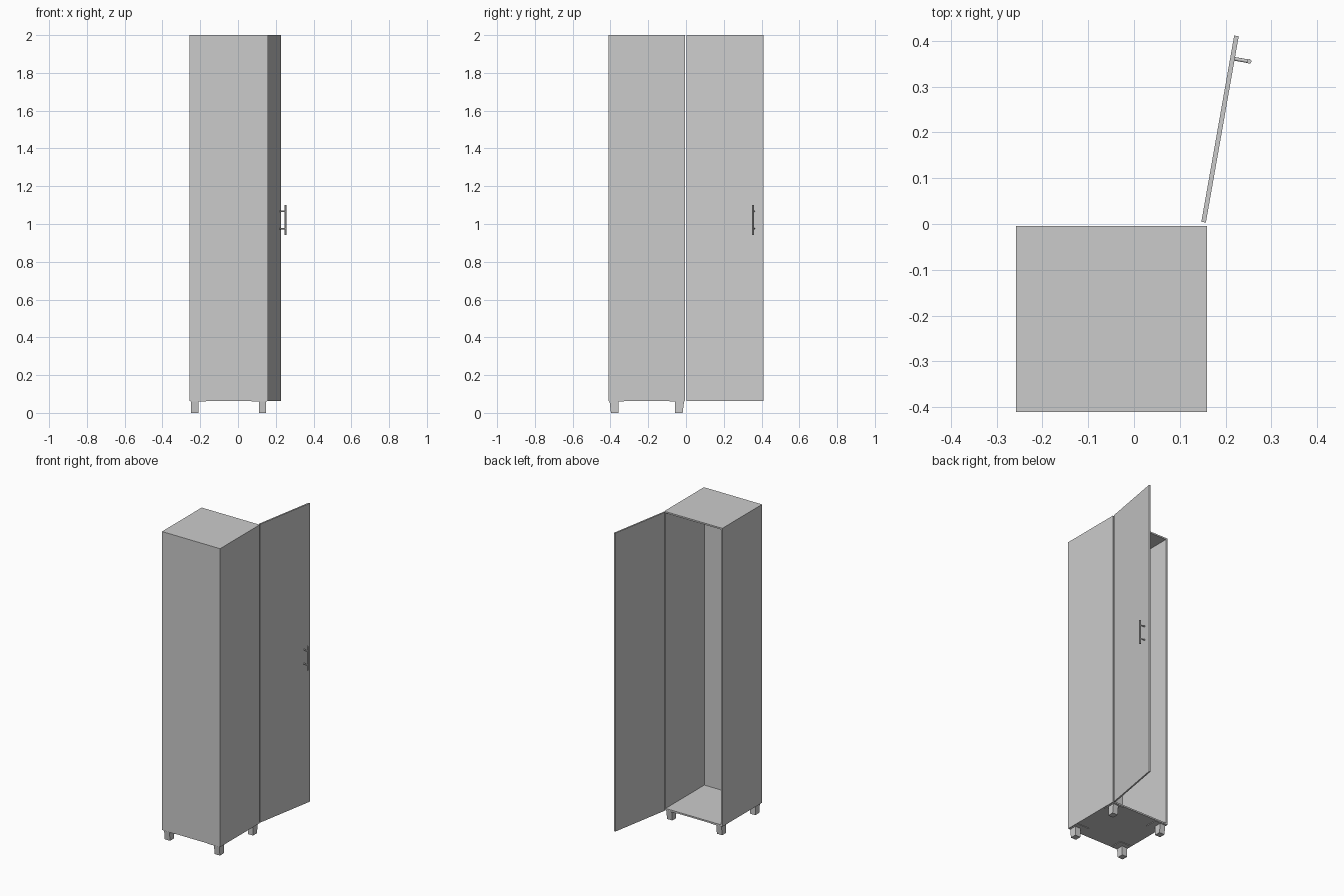
import bpy, bmesh, math
from mathutils import Matrix, Vector

if "Cube" in bpy.data.objects:
    bpy.data.objects.remove(bpy.data.objects["Cube"])


def finish(name, bm, matrix=None):
    bmesh.ops.recalc_face_normals(bm, faces=bm.faces)
    mesh = bpy.data.meshes.new(name)
    bm.to_mesh(mesh)
    bm.free()
    if matrix:
        mesh.transform(matrix)
    obj = bpy.data.objects.new(name, mesh)
    bpy.context.collection.objects.link(obj)
    return obj


def box(name, lo, hi, matrix=None, taper=None):
    bm = bmesh.new()
    bmesh.ops.create_cube(bm, size=1)
    for v in bm.verts:
        t = [c + 0.5 for c in v.co]
        v.co = Vector([a + (b - a) * k for a, b, k in zip(lo, hi, t)])
    if taper:
        taper(bm)
    return finish(name, bm, matrix)


def rod(name, a, b, r, matrix=None):
    a, b = Vector(a), Vector(b)
    d = b - a
    bm = bmesh.new()
    bmesh.ops.create_cone(bm, cap_ends=True, segments=16, radius1=r, radius2=r, depth=d.length)
    rot = d.to_track_quat('Z', 'Y').to_matrix().to_4x4()
    bm.transform(Matrix.Translation((a + b) / 2) @ rot)
    obj = finish(name, bm, matrix)
    bpy.context.view_layer.objects.active = obj
    obj.select_set(True)
    bpy.ops.object.shade_smooth_by_angle()
    obj.select_set(False)
    return obj


X0, X1, Y0, Y1, Z0, Z1 = -0.258, 0.159, -0.411, -0.004, 0.063, 2.0
T = 0.01

# Cabinet carcass, open towards +y
box("back_panel", (X0, Y0, Z0), (X1, Y0 + T, Z1))
box("left_side", (X0, Y0 + T, Z0), (X0 + T, Y1, Z1))
box("right_side", (X1 - T, Y0 + T, Z0), (X1, Y1, Z1))
box("top_panel", (X0 + T, Y0 + T, Z1 - T), (X1 - T, Y1, Z1))
box("floor_panel", (X0 + T, Y0 + T, Z0), (X1 - T, Y1, Z0 + T))

# Four short legs, tapered on the outer y face, each with a mounting plate
cx, cy = (X0 + X1) / 2, (Y0 + Y1) / 2


def leg_taper(bm):
    for v in bm.verts:
        if v.co.z < 0.01 and v.co.y > 0.19:
            v.co.y -= 0.007


for sx in (-1, 1):
    for sy in (-1, 1):
        m = Matrix.Translation((cx, cy, 0)) @ Matrix.Diagonal((sx, sy, 1, 1))
        legs = [box("leg", (0.16, 0.15, 0), (0.198, 0.197, Z0 - 0.004), m, leg_taper),
                box("leg_plate", (0.12, 0.12, Z0 - 0.004), (0.202, 0.2, Z0), m)]
        if sx * sy < 0:
            for o in legs:
                o.data.flip_normals()

# Door swung open about its hinge, with a bar handle on the outer face
door = Matrix.Translation((0.152, 0.004, 0)) @ Matrix.Rotation(math.radians(-10), 4, 'Z')
box("door", (-0.005, 0, Z0), (0.005, 0.413, Z1), door)
rod("handle_bar", (0.037, 0.363, 0.942), (0.037, 0.363, 1.1), 0.005, door)
for z in (0.976, 1.067):
    rod("handle_post", (0.004, 0.363, z), (0.037, 0.363, z), 0.004, door)
